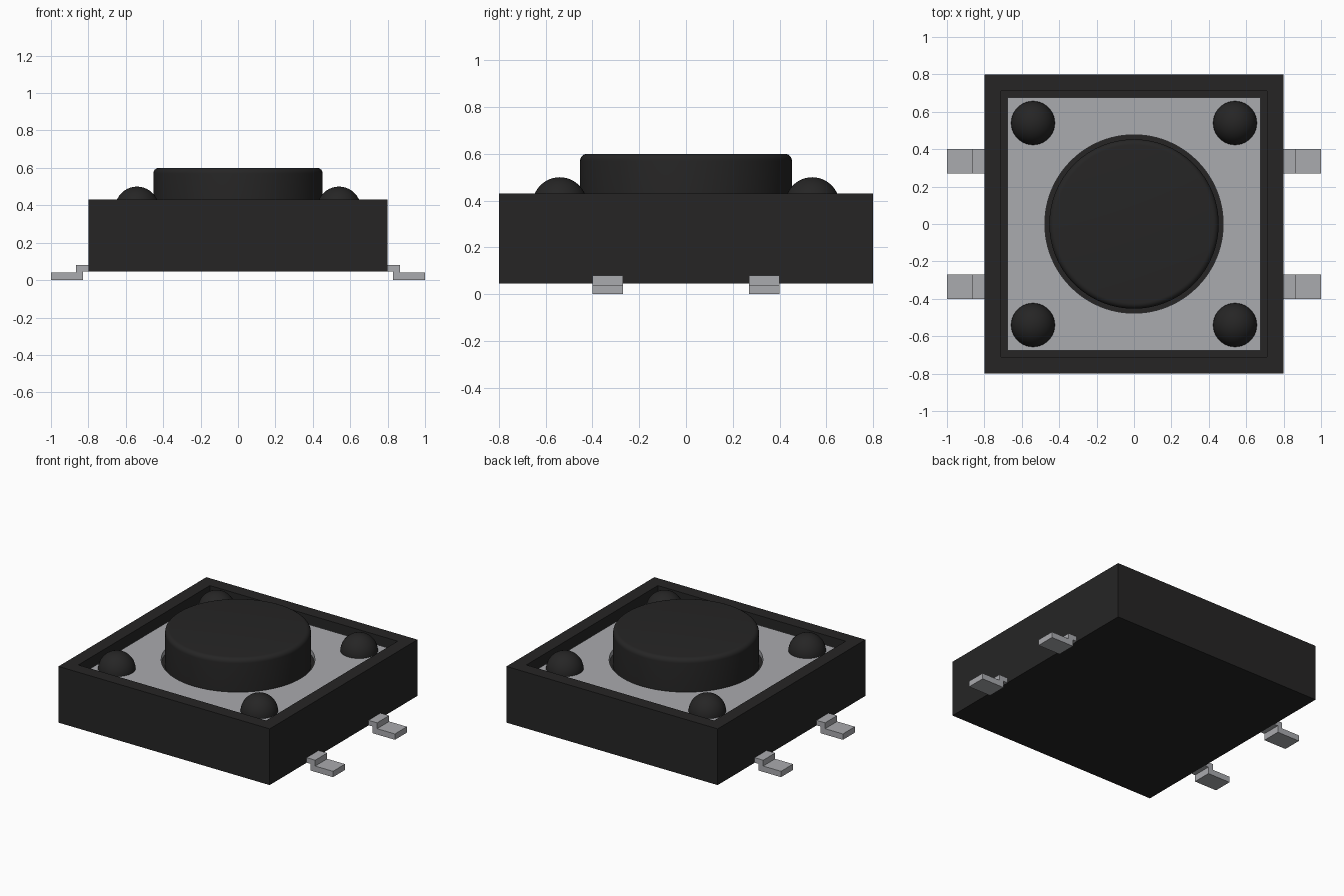
import bpy, bmesh, math

cube = bpy.data.objects.get("Cube")
if cube:
    bpy.data.objects.remove(cube, do_unlink=True)


def material(name, rgb):
    m = bpy.data.materials.new(name)
    m.use_nodes = True
    m.diffuse_color = (*rgb, 1)
    m.node_tree.nodes["Principled BSDF"].inputs["Base Color"].default_value = (*rgb, 1)
    return m


BLACK = material("black plastic", (0.019, 0.0185, 0.0185))
METAL = material("grey metal", (0.40, 0.405, 0.425))


def finish(bm, name, mat, smooth=False):
    bmesh.ops.recalc_face_normals(bm, faces=bm.faces)
    mesh = bpy.data.meshes.new(name)
    bm.to_mesh(mesh)
    bm.free()
    mesh.materials.append(mat)
    ob = bpy.data.objects.new(name, mesh)
    bpy.context.collection.objects.link(ob)
    if smooth:
        bpy.ops.object.select_all(action="DESELECT")
        ob.select_set(True)
        bpy.context.view_layer.objects.active = ob
        bpy.ops.object.shade_smooth_by_angle(angle=math.radians(35))
    return ob


def lathe(name, profile, mat, center=(0, 0), steps=64):
    """Spin an (r, z) profile about the vertical axis."""
    bm = bmesh.new()
    verts = [bm.verts.new((r, 0, z)) for r, z in profile]
    edges = [bm.edges.new(p) for p in zip(verts, verts[1:])]
    bmesh.ops.spin(bm, geom=verts + edges, cent=(0, 0, 0), axis=(0, 0, 1),
                   angle=math.tau, steps=steps)
    bmesh.ops.remove_doubles(bm, verts=bm.verts, dist=1e-5)
    bmesh.ops.translate(bm, verts=bm.verts, vec=(*center, 0))
    return finish(bm, name, mat, True)


HALF, INNER, BOTTOM, RIM = 0.8, 0.675, 0.045, 0.43
PLATE, FLOOR = 0.385, 0.35

# Housing: box with a square recess in the top
bm = bmesh.new()
bmesh.ops.create_cube(bm, size=1)
for v in bm.verts:
    v.co = (v.co.x * 2 * HALF, v.co.y * 2 * HALF, RIM if v.co.z > 0 else BOTTOM)
bm.normal_update()
top = max(bm.faces, key=lambda f: f.normal.z)
bmesh.ops.inset_region(bm, faces=[top], thickness=HALF - INNER)
floor = bmesh.ops.extrude_face_region(bm, geom=[top])["geom"]
bmesh.ops.translate(bm, verts=[g for g in floor if isinstance(g, bmesh.types.BMVert)],
                    vec=(0, 0, FLOOR - RIM))
if top.is_valid:
    bmesh.ops.delete(bm, geom=[top], context="FACES_ONLY")
finish(bm, "housing", BLACK)

# Cover plate: square sheet with a round hole
bm = bmesh.new()
N = 96
hole, outer, lip = [], [], []
for i in range(N):
    c, s = math.cos(math.tau * i / N), math.sin(math.tau * i / N)
    k = INNER / max(abs(c), abs(s))
    hole.append(bm.verts.new((0.477 * c, 0.477 * s, PLATE)))
    outer.append(bm.verts.new((k * c, k * s, PLATE)))
    lip.append(bm.verts.new((0.477 * c, 0.477 * s, FLOOR)))
for i in range(N):
    j = (i + 1) % N
    bm.faces.new((hole[i], outer[i], outer[j], hole[j]))
    bm.faces.new((lip[i], hole[i], hole[j], lip[j]))
finish(bm, "cover_plate", METAL)

# Push button with a rounded top edge
R, H, F = 0.453, 0.6, 0.03
arc = [(R - F + F * math.cos(a), H - F + F * math.sin(a))
       for a in (math.pi / 2 * i / 6 for i in range(7))]
lathe("push_button", [(R, FLOOR)] + arc + [(0, H)], BLACK, steps=96)

# Corner rivets
r = 0.117
dome = [(r, FLOOR)] + [(r * math.cos(a), 0.383 + r * math.sin(a))
                       for a in (math.pi / 2 * i / 10 for i in range(11))]
for sx, side in ((-1, "right"), (1, "left")):
    for sy, end in ((-1, "front"), (1, "back")):
        lathe(f"rivet_{end}_{side}", dome, BLACK, (sx * 0.54, sy * 0.54), 40)

        # Stepped terminal pin
        step = [(0.79, 0.046), (0.83, 0.046), (0.83, 0), (1, 0), (1, 0.04),
                (0.865, 0.04), (0.865, 0.08), (0.79, 0.08)]
        bm = bmesh.new()
        face = bm.faces.new([bm.verts.new((sx * x, sy * 0.27, z)) for x, z in step])
        ext = bmesh.ops.extrude_face_region(bm, geom=[face])["geom"]
        bmesh.ops.translate(bm, verts=[g for g in ext if isinstance(g, bmesh.types.BMVert)],
                            vec=(0, sy * 0.13, 0))
        finish(bm, f"pin_{end}_{side}", METAL)
